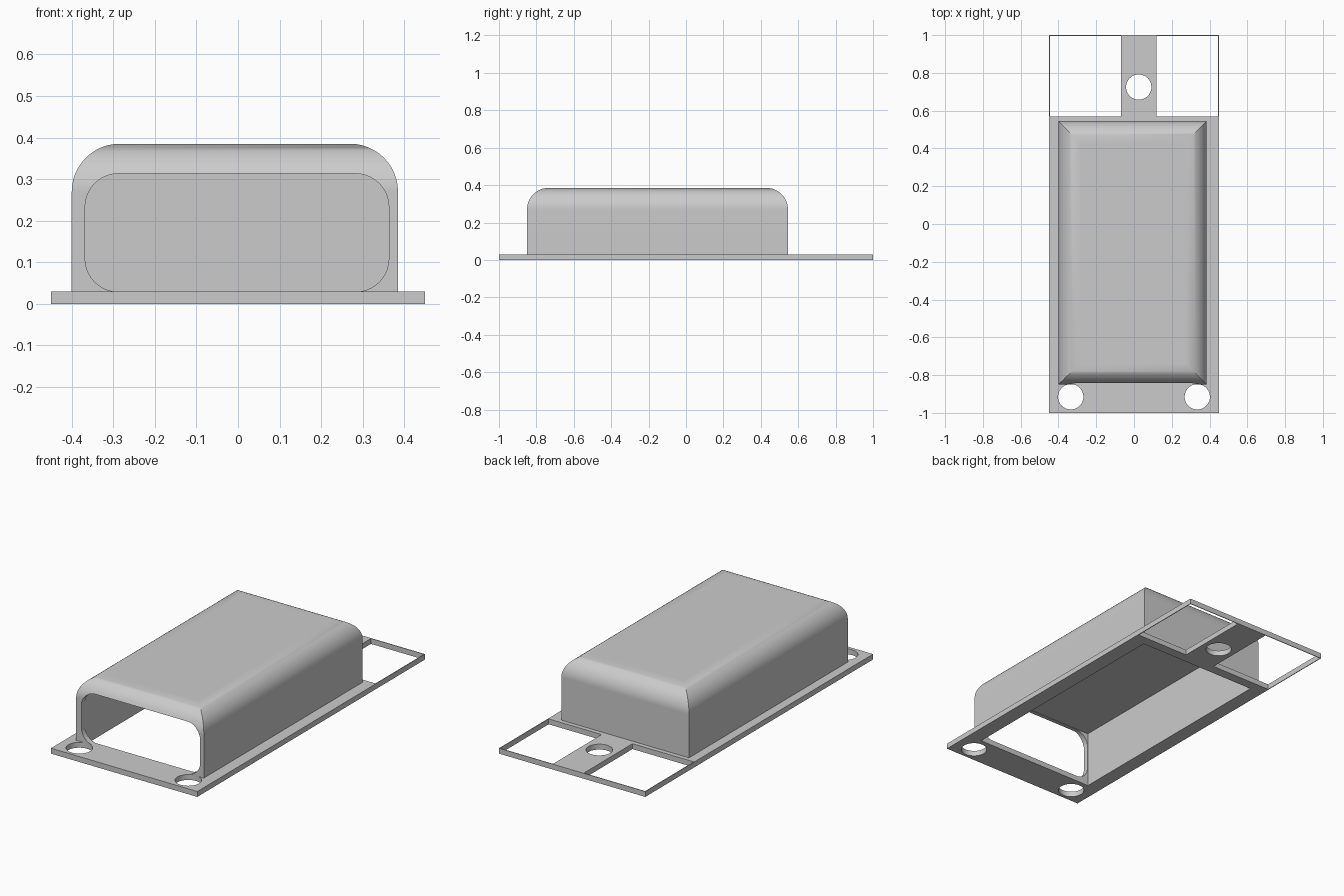
import bpy, bmesh, math

cube = bpy.data.objects.get("Cube")
if cube:
    bpy.data.objects.remove(cube, do_unlink=True)

grey = bpy.data.materials.new("plain_grey")
grey.use_nodes = True
grey.diffuse_color = (0.6, 0.6, 0.6, 1)
for node in grey.node_tree.nodes:
    if node.type == 'BSDF_PRINCIPLED':
        node.inputs["Base Color"].default_value = grey.diffuse_color

PLATE = 0.03      # plate thickness
HALF = 0.45       # half width of the plate


def add_object(name, data):
    obj = bpy.data.objects.new(name, data)
    bpy.context.scene.collection.objects.link(obj)
    return obj


def finish(name, bm):
    bmesh.ops.recalc_face_normals(bm, faces=bm.faces)
    mesh = bpy.data.meshes.new(name)
    bm.to_mesh(mesh)
    bm.free()
    mesh.materials.append(grey)
    return add_object(name, mesh)


def smooth(obj):
    bpy.ops.object.select_all(action='DESELECT')
    obj.select_set(True)
    bpy.context.view_layer.objects.active = obj
    bpy.ops.object.shade_smooth_by_angle(angle=math.radians(30))


def evaluated_mesh(obj):
    graph = bpy.context.evaluated_depsgraph_get()
    graph.update()
    return bpy.data.meshes.new_from_object(obj.evaluated_get(graph))


def rect(x0, x1, y0, y1):
    return [(x0, y0), (x1, y0), (x1, y1), (x0, y1)]


def circle(cx, cy, r, n=48):
    return [(cx + r * math.cos(math.tau * i / n), cy + r * math.sin(math.tau * i / n))
            for i in range(n)]


def rounded_rect(x0, x1, y0, y1, r, n=10):
    pts = []
    corners = [(x1 - r, y1 - r), (x0 + r, y1 - r), (x0 + r, y0 + r), (x1 - r, y0 + r)]
    for k, (cx, cy) in enumerate(corners):
        for i in range(n + 1):
            a = (k + i / n) * math.pi / 2
            pts.append((cx + r * math.cos(a), cy + r * math.sin(a)))
    return pts


def box(name, x0, x1, y0, y1, z0, z1):
    bm = bmesh.new()
    loft(bm, [[(x, y, z) for x, y in rect(x0, x1, y0, y1)] for z in (z0, z1)])
    return finish(name, bm)


def loft(bm, rings):
    loops = [[bm.verts.new(p) for p in ring] for ring in rings]
    for a, b in zip(loops, loops[1:]):
        for i in range(len(a)):
            j = (i + 1) % len(a)
            bm.faces.new((a[i], a[j], b[j], b[i]))
    bm.faces.new(loops[0])
    bm.faces.new(loops[-1])


# Base plate with rear tab, cover opening and three screw holes
outline = [(-HALF, -1), (HALF, -1), (HALF, 0.57), (0.12, 0.57),
           (0.12, 1), (-0.07, 1), (-0.07, 0.57), (-HALF, 0.57)]
cavity = (-0.37, 0.365, -0.82, 0.515)
loops = [outline, rect(*cavity), circle(0.025, 0.725, 0.067)]
loops += [circle(side * 0.335, -0.915, 0.067) for side in (-1, 1)]
curve = bpy.data.curves.new("plate_outline", 'CURVE')
curve.dimensions = '2D'
curve.fill_mode = 'BOTH'
curve.extrude = PLATE / 2
for loop in loops:
    spline = curve.splines.new('POLY')
    spline.points.add(len(loop) - 1)
    for point, (x, y) in zip(spline.points, loop):
        point.co = (x, y, 0, 1)
    spline.use_cyclic_u = True
outline_obj = add_object("plate_outline", curve)
bm = bmesh.new()
bm.from_mesh(evaluated_mesh(outline_obj))
bpy.data.objects.remove(outline_obj, do_unlink=True)
bmesh.ops.remove_doubles(bm, verts=bm.verts, dist=0.0001)
bmesh.ops.translate(bm, verts=bm.verts, vec=(0, 0, PLATE / 2))
smooth(finish("base_plate", bm))

# Thin rim around the two rear cutouts
RIM = 0.004
box("left_rim", HALF - RIM, HALF, 0.57, 1, 0, PLATE)
box("right_rim", -HALF, -HALF + RIM, 0.57, 1, 0, PLATE)
box("rear_rim", -HALF, HALF, 1 - RIM, 1, 0, PLATE)

# Hollow cover: square cavity inside, rounded top edges with mitred corners outside
X0, X1, Y0, Y1, TOP, R = -0.40, 0.385, -0.85, 0.545, 0.385, 0.115
FOOT = 0.02
STEPS = 12
rings = [[(x, y, z) for x, y in rect(*cavity)] for z in (0.315, FOOT)]
rings.append([(x, y, FOOT) for x, y in rect(X0, X1, Y0, Y1)])
for i in range(STEPS + 1):
    a = i / STEPS * math.pi / 2
    d = R * (1 - math.cos(a))
    z = TOP - R + R * math.sin(a)
    rings.append([(x, y, z) for x, y in rect(X0 + d, X1 - d, Y0 + d, Y1 - d)])
bm = bmesh.new()
loft(bm, rings)
cover = finish("cover", bm)

# Rounded opening through the front wall of the cover
bm = bmesh.new()
window = rounded_rect(-0.368, 0.363, PLATE - 0.001, 0.313, 0.08)
loft(bm, [[(x, y, z) for x, z in window] for y in (-0.9, -0.81)])
cutter = finish("opening_cutter", bm)
cutter.hide_render = True
cut = cover.modifiers.new("front_opening", 'BOOLEAN')
cut.operation = 'DIFFERENCE'
cut.solver = 'EXACT'
cut.object = cutter
cover.data = evaluated_mesh(cover)
cover.modifiers.clear()
bpy.data.objects.remove(cutter, do_unlink=True)
smooth(cover)
weighted = cover.modifiers.new("even_shading", 'WEIGHTED_NORMAL')
weighted.keep_sharp = True
